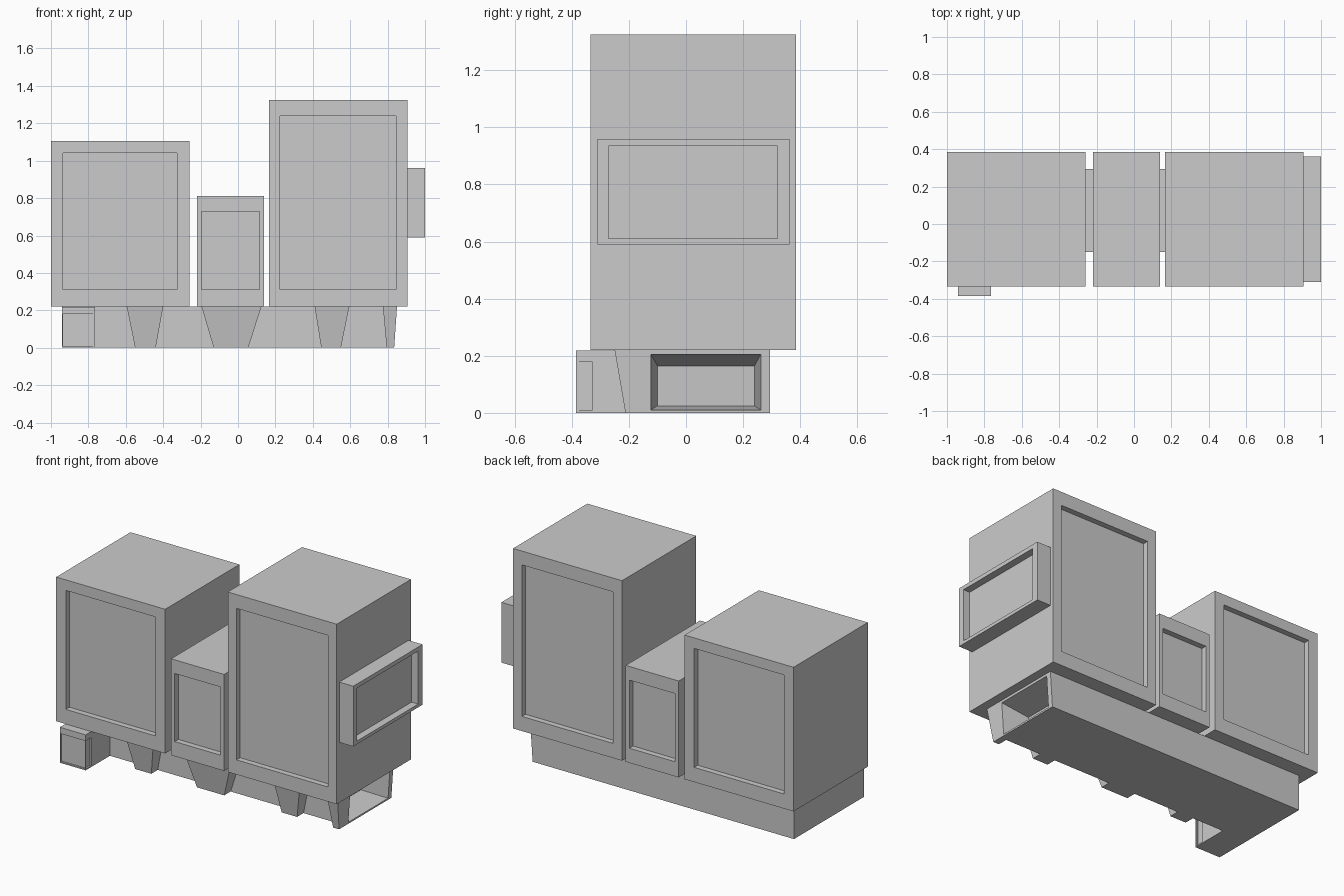
import bpy, bmesh
from mathutils import Vector

if "Cube" in bpy.data.objects:
    bpy.data.objects.remove(bpy.data.objects["Cube"])


def frustum(bm, top, bottom, z0, z1):
    """Block between two rectangles (x0, x1, y0, y1)."""
    rings = []
    for (x0, x1, y0, y1), z in ((bottom, z0), (top, z1)):
        rings.append([bm.verts.new((x, y, z)) for x, y in
                      ((x0, y0), (x1, y0), (x1, y1), (x0, y1))])
    lo, hi = rings
    bm.faces.new(lo[::-1])
    bm.faces.new(hi)
    for i in range(4):
        j = (i + 1) % 4
        bm.faces.new((lo[i], lo[j], hi[j], hi[i]))
    bm.normal_update()


def fit(face, axis, bounds, point, normal):
    """Move a face's corners onto a rectangle lying in the given plane."""
    others = [a for a in range(3) if a != axis]
    mid = face.calc_center_median()
    for v in face.verts:
        for a, (lo, hi) in zip(others, bounds):
            v.co[a] = lo if v.co[a] < mid[a] else hi
        v.co[axis] = point[axis] - sum(
            normal[a] * (v.co[a] - point[a]) for a in others) / normal[axis]


def recess(bm, direction, bounds, depth, inner=None):
    """Sink a rectangular panel into the face pointing along direction."""
    d = Vector(direction)
    axis = max(range(3), key=lambda a: abs(d[a]))
    face = max(bm.faces, key=lambda f: (round(f.normal.dot(d), 3), f.calc_area()))
    point, normal = face.calc_center_median(), face.normal.copy()
    for rect, sink in ((bounds, 0), (inner or bounds, depth)):
        bmesh.ops.inset_individual(bm, faces=[face], thickness=0.005)
        fit(face, axis, rect, point - d * sink, normal)
    bm.normal_update()


def finish(bm, name):
    mesh = bpy.data.meshes.new(name)
    bm.to_mesh(mesh)
    bm.free()
    obj = bpy.data.objects.new(name, mesh)
    bpy.context.collection.objects.link(obj)
    return obj


# Main cabinets, panelled front and back
cabinets = (
    ("left_cabinet", -1.0, -0.26, 1.105, (-0.935, -0.325), (0.31, 1.04)),
    ("middle_cabinet", -0.22, 0.14, 0.812, (-0.195, 0.115), (0.31, 0.728)),
    ("right_cabinet", 0.165, 0.905, 1.325, (0.225, 0.845), (0.31, 1.24)),
)
for name, x0, x1, top, px, pz in cabinets:
    bm = bmesh.new()
    rect = (x0, x1, -0.335, 0.385)
    frustum(bm, rect, rect, 0.22, top)
    for y in (-1, 1):
        recess(bm, (0, y, 0), (px, pz), 0.035)
    finish(bm, name)

# Side box on the right cabinet
bm = bmesh.new()
rect = (0.905, 1.0, -0.31, 0.362)
frustum(bm, rect, rect, 0.59, 0.96)
recess(bm, (1, 0, 0), ((-0.272, 0.32), (0.61, 0.935)), 0.045)
finish(bm, "side_box")

# Plinth with a hollow right end
bm = bmesh.new()
frustum(bm, (-0.94, 0.85, -0.15, 0.295), (-0.94, 0.835, -0.15, 0.295), 0, 0.22)
recess(bm, (1, 0, 0), ((-0.123, 0.262), (0.01, 0.205)), 0.17,
       ((-0.1, 0.24), (0.025, 0.165)))
finish(bm, "plinth")

# Front foot at the left end
bm = bmesh.new()
rect = (-0.94, -0.765, -0.385, -0.15)
frustum(bm, rect, rect, 0, 0.218)
recess(bm, (0, -1, 0), ((-0.935, -0.77), (0.008, 0.18)), 0.01)
recess(bm, (1, 0, 0), ((-0.38, -0.33), (0.008, 0.18)), 0.01)
finish(bm, "front_foot")

# Tapered brackets along the front of the plinth
brackets = ((-0.595, -0.4, -0.55, -0.44), (-0.195, 0.125, -0.13, 0.055),
            (0.41, 0.595, 0.445, 0.55), (0.775, 0.85, 0.795, 0.835))
for t0, t1, b0, b1 in brackets:
    bm = bmesh.new()
    frustum(bm, (t0, t1, -0.25, -0.15), (b0, b1, -0.212, -0.15), 0, 0.22)
    finish(bm, "bracket")
